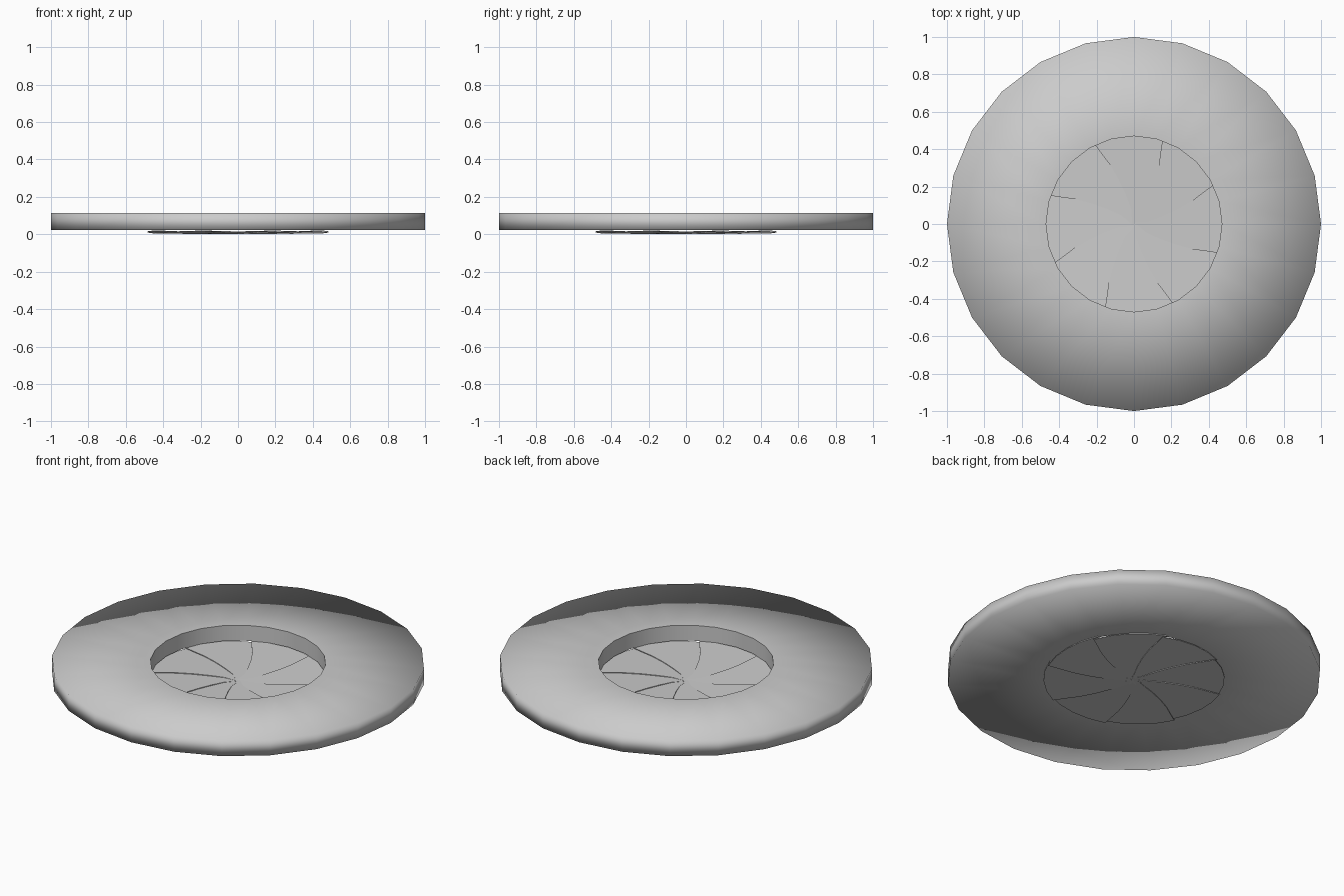
import bpy, bmesh
from math import sin, cos, radians, tau

if "Cube" in bpy.data.objects:
    bpy.data.objects.remove(bpy.data.objects["Cube"])

def make_object(name, bm):
    bmesh.ops.recalc_face_normals(bm, faces=bm.faces[:])
    mesh = bpy.data.meshes.new(name)
    bm.to_mesh(mesh)
    bm.free()
    obj = bpy.data.objects.new(name, mesh)
    bpy.context.collection.objects.link(obj)
    return obj

# Outer ring: 24-sided, soft shading over the outer rim, crisp inner hole
SIDES = 24
profile = [(0.47, 0.022), (1.0, 0.022), (1.0, 0.113), (0.47, 0.113)]
bm = bmesh.new()
loops = [[bm.verts.new((r * cos(tau * i / SIDES), r * sin(tau * i / SIDES), z))
          for i in range(SIDES)] for r, z in profile]
for a, b in zip(loops, loops[1:] + loops[:1]):
    for i in range(SIDES):
        j = (i + 1) % SIDES
        bm.faces.new((a[i], a[j], b[j], b[i])).smooth = True
for loop in (loops[0], loops[3]):
    for i in range(SIDES):
        bm.edges.get((loop[i], loop[(i + 1) % SIDES])).smooth = False
make_object("outer_ring", bm)

# Iris blades: curved sectors, each tilted so one edge rides over the next
BLADES = 8
SPAN = 48
RIM_R = 0.485
THICK = 0.004
edge_curve = [(RIM_R, 0), (0.42, -1.5), (0.34, -4.5), (0.25, -7.5), (0.16, -11), (0.08, -16)]

def blade(index):
    lead = 116.5 + index * 360 / BLADES
    mid = radians(lead - SPAN / 2)
    polar = [(r, lead + a) for r, a in edge_curve]                    # leading edge
    polar.append((0.05, lead - SPAN / 2 + 170))                       # tip past centre
    polar += [(r, lead + a - SPAN) for r, a in reversed(edge_curve)]  # trailing edge
    polar += [(RIM_R, lead - SPAN + SPAN * k / 4) for k in (1, 2, 3)]  # outer arc
    bm = bmesh.new()
    layers = ([], [])
    for r, deg in polar:
        x, y = r * cos(radians(deg)), r * sin(radians(deg))
        along = x * cos(mid) + y * sin(mid)
        across = -x * sin(mid) + y * cos(mid)
        z = 0.001 + 0.02 * (along + 0.05) + 0.03 * across
        layers[0].append(bm.verts.new((x, y, z)))
        layers[1].append(bm.verts.new((x, y, z + THICK)))
    n = len(polar)
    bm.faces.new(layers[0][::-1])
    bm.faces.new(layers[1])
    for i in range(n):
        j = (i + 1) % n
        bm.faces.new((layers[0][i], layers[0][j], layers[1][j], layers[1][i]))
    make_object(f"iris_blade_{index + 1}", bm)

for k in range(BLADES):
    blade(k)
